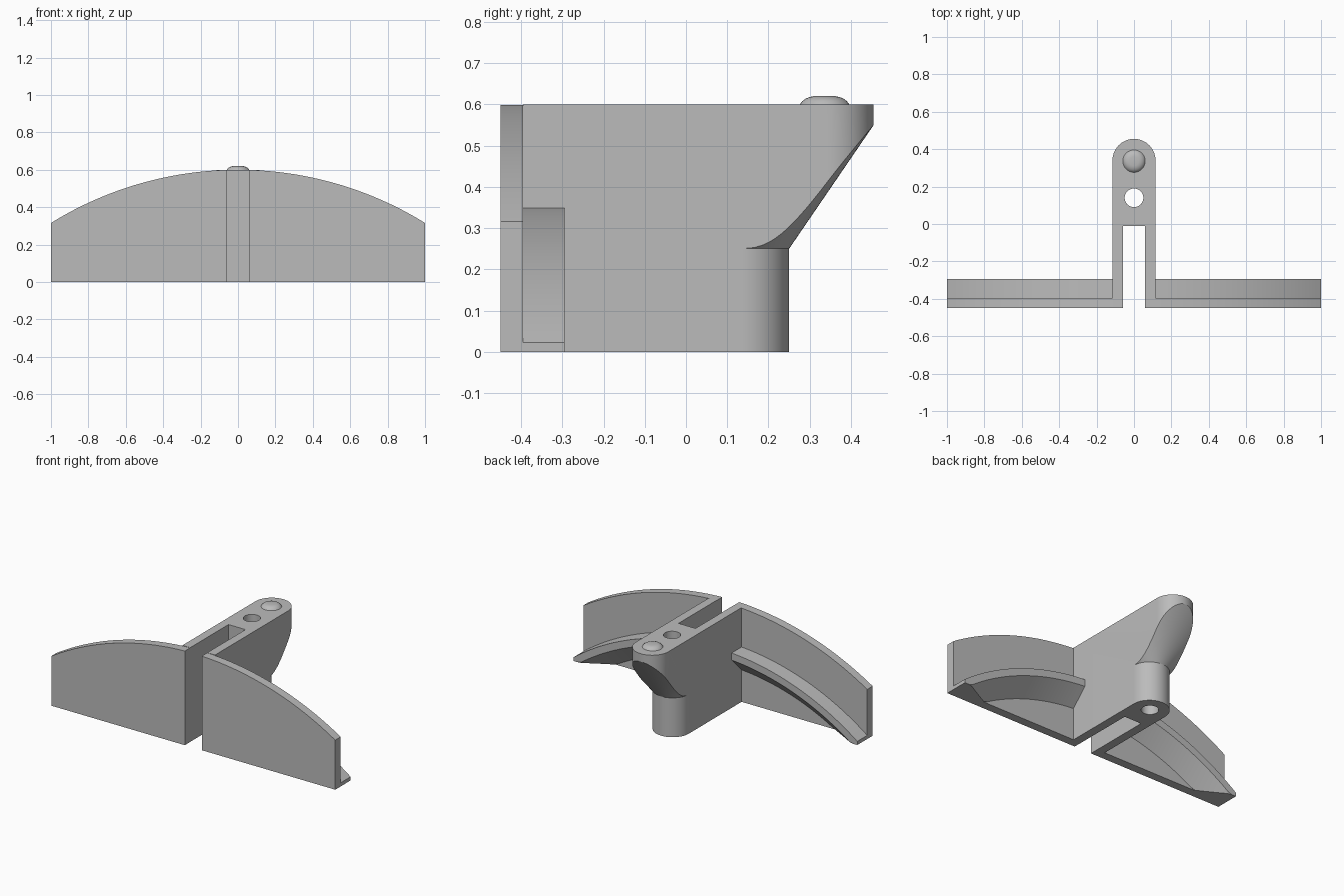
import bpy, bmesh, math

if "Cube" in bpy.data.objects:
    bpy.data.objects.remove(bpy.data.objects["Cube"])

grey = bpy.data.materials.new("plain grey")
grey.diffuse_color = (0.5, 0.5, 0.5, 1)
grey.use_nodes = True
grey.node_tree.nodes["Principled BSDF"].inputs["Base Color"].default_value = grey.diffuse_color


def make(name, bm, smooth=True):
    bmesh.ops.remove_doubles(bm, verts=bm.verts, dist=1e-5)
    bmesh.ops.recalc_face_normals(bm, faces=bm.faces)
    me = bpy.data.meshes.new(name)
    bm.to_mesh(me)
    bm.free()
    me.materials.append(grey)
    ob = bpy.data.objects.new(name, me)
    bpy.context.collection.objects.link(ob)
    if smooth:
        bpy.ops.object.select_all(action='DESELECT')
        bpy.context.view_layer.objects.active = ob
        ob.select_set(True)
        bpy.ops.object.shade_smooth_by_angle(angle=math.radians(25))
    return ob


def loft(bm, rows, closed=False, caps=False):
    """Skin a list of equal-length point rows."""
    vs = [[bm.verts.new(p) for p in r] for r in rows]
    n = len(rows[0])
    for a, b in zip(vs, vs[1:]):
        for i in range(n if closed else n - 1):
            j = (i + 1) % n
            bm.faces.new((a[i], a[j], b[j], b[i]))
    if caps:
        bm.faces.new(vs[0])
        bm.faces.new(vs[-1])
    return vs


# ---- wings: curved-top plate plus a curved ledge with a 45 degree underside
STEPS = 32
FRONT, BACK, LEDGE = -0.45, -0.395, -0.295


def arc(x, top, r):
    return top - r + math.sqrt(r * r - x * x)


def spread(x0):
    return [x0 + (1 - x0) * i / STEPS for i in range(STEPS + 1)]


for side, label in ((-1, "left"), (1, "right")):
    bm = bmesh.new()
    rows = []
    for x in spread(0.06):
        z = arc(x, 0.6, 1.9)
        rows.append([(side * x, FRONT, 0), (side * x, BACK, 0),
                     (side * x, BACK, z), (side * x, FRONT, z)])
    loft(bm, rows, True, True)
    make(label + "_wing_plate", bm)

    bm = bmesh.new()
    rows = []
    for x in spread(0.115):
        top = arc(x, 0.353, 1.68)
        lip = arc(x, 0.308, 1.635)
        low = arc(x, 0.208, 1.535)
        # ground crossing of the sloped underside
        t = min(1, max(0, -low / (lip - low)))
        rows.append([(side * x, BACK, top), (side * x, LEDGE, top),
                     (side * x, LEDGE, max(0, lip)),
                     (side * x, BACK + t * (LEDGE - BACK), max(0, low + t * (lip - low))),
                     (side * x, BACK, max(0, low))])
    loft(bm, rows, True, True)
    make(label + "_wing_ledge", bm)

# ---- central arm: rounded foot, overhanging rounded head, scooped underside
R, FOOT_Y, HEAD_Y, Z0, TOP = 0.115, 0.135, 0.34, 0.25, 0.6


def scoop(x, z):
    r = R + 1.6 * (z - Z0)
    return 0.25 + (z - Z0) * 0.205 / 0.3 - r + math.sqrt(max(0, r * r - x * x))


N, K = 16, 14
foot, slope, head = [], [], []
for i in range(-N, N + 1):
    x = R * math.sin(math.pi / 2 * i / N)
    half = math.sqrt(max(0, R * R - x * x))
    lo, hi = Z0, TOP
    for _ in range(40):      # height where the scoop meets the head
        mid = (lo + hi) / 2
        if scoop(x, mid) < HEAD_Y + half:
            lo = mid
        else:
            hi = mid
    foot.append([(x, FOOT_Y + half, 0), (x, FOOT_Y + half, Z0)])
    zs = [Z0 + (lo - Z0) * (k / K) ** 1.5 for k in range(K + 1)]
    slope.append([(x, scoop(x, z), z) for z in zs])
    slope[-1][-1] = (x, HEAD_Y + half, lo)
    head.append([slope[-1][-1], (x, HEAD_Y + half, TOP)])

bm = bmesh.new()
for grid in (foot, slope, head):
    loft(bm, grid)
corners = {(s, z): (s * R, BACK, z) for s in (-1, 1) for z in (0, TOP)}
for e, s in ((0, -1), (-1, 1)):
    outline = [corners[s, 0], foot[e][0]] + slope[e] + [head[e][1], corners[s, TOP]]
    bm.faces.new([bm.verts.new(p) for p in outline])
for z, grid, k in ((0, foot, 0), (TOP, head, 1)):
    ring = [corners[-1, z]] + [c[k] for c in grid] + [corners[1, z]]
    bm.faces.new([bm.verts.new(p) for p in ring])
bm.faces.new([bm.verts.new(corners[c]) for c in ((-1, 0), (1, 0), (1, TOP), (-1, TOP))])
arm = make("central_arm", bm, False)

# ---- slot and pin hole cut through the arm
bm = bmesh.new()
box = [(-0.06, -0.6), (0.06, -0.6), (0.06, -0.01), (-0.06, -0.01)]
loft(bm, [[(x, y, z) for x, y in box] for z in (-0.1, 0.8)], True, True)
slot = make("slot_cutter", bm, False)
bm = bmesh.new()
circle = [(0.05 * math.cos(a * math.pi / 20), 0.14 + 0.05 * math.sin(a * math.pi / 20))
          for a in range(40)]
loft(bm, [[(x, y, z) for x, y in circle] for z in (-0.1, 0.8)], True, True)
hole = make("hole_cutter", bm, False)
bpy.ops.object.select_all(action='DESELECT')
bpy.context.view_layer.objects.active = arm
arm.select_set(True)
for cutter in (slot, hole):
    mod = arm.modifiers.new("cut", 'BOOLEAN')
    mod.operation = 'DIFFERENCE'
    mod.solver = 'EXACT'
    mod.object = cutter
    bpy.ops.object.modifier_apply(modifier=mod.name)
    bpy.data.objects.remove(cutter)
bpy.ops.object.shade_smooth_by_angle(angle=math.radians(25))

# ---- low domed button on the head
bm = bmesh.new()
profile = [(0.06, 0.595), (0.06, 0.6), (0.054, 0.608), (0.046, 0.614),
           (0.036, 0.618), (0.025, 0.62)]
loft(bm, [[(r * math.cos(a * math.pi / 16), 0.336 + r * math.sin(a * math.pi / 16), z)
           for a in range(32)] for r, z in profile], True, True)
make("domed_button", bm)
